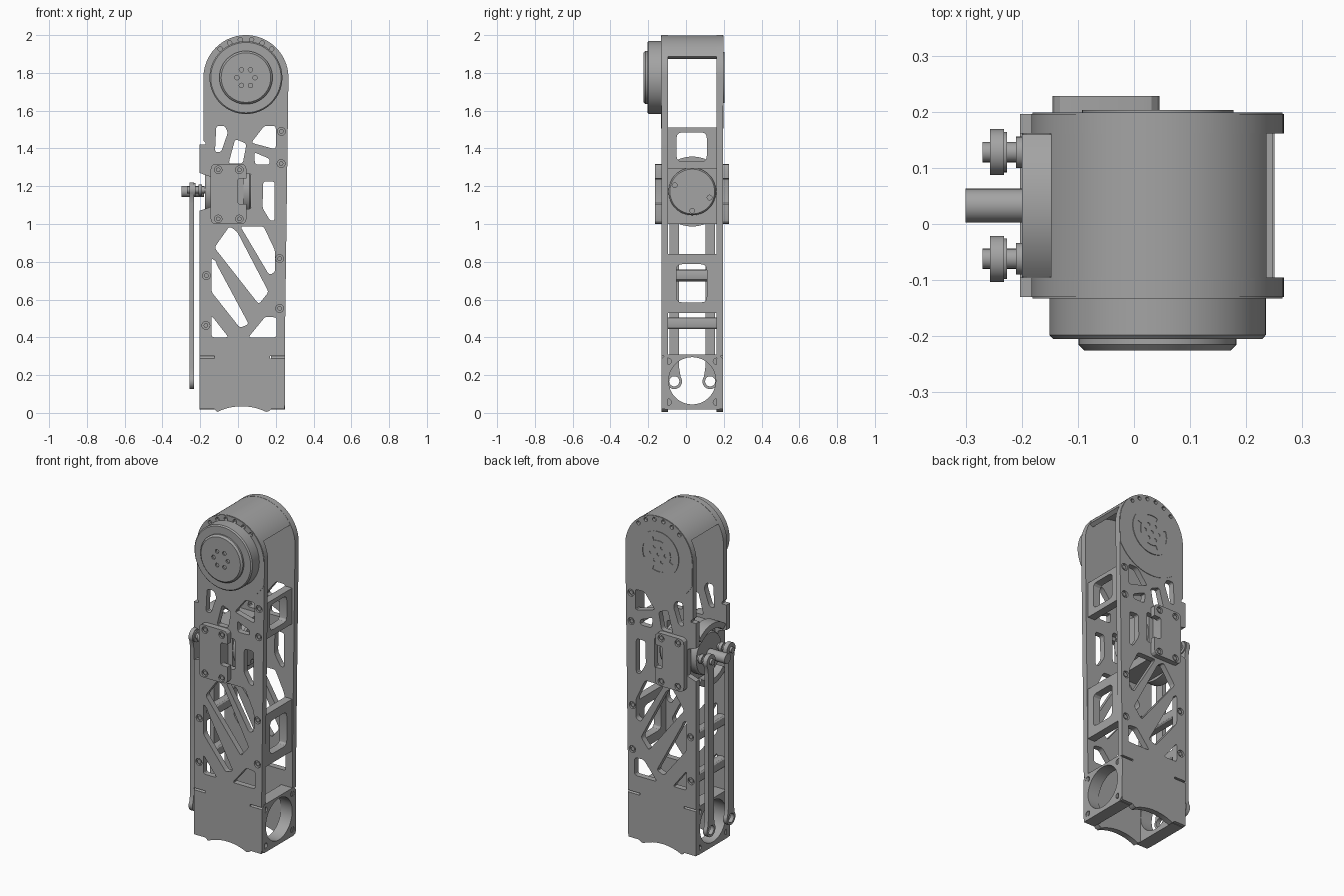
import bpy, bmesh
from math import sin, cos, radians, pi
from mathutils import Vector

old = bpy.data.objects.get("Cube")
if old:
    bpy.data.objects.remove(old, do_unlink=True)

grey = bpy.data.materials.new("machined grey")
grey.use_nodes = True
grey.diffuse_color = (0.37, 0.37, 0.37, 1)
grey.node_tree.nodes["Principled BSDF"].inputs["Base Color"].default_value = grey.diffuse_color

Y0, Y1, T = -0.13, 0.196, 0.035      # outer plate faces, plate thickness
IN0, IN1 = Y0 + T, Y1 - T
YM = (Y0 + Y1) / 2
HX, HZ = 0.042, 1.775                # head centre
WZ = 1.172                           # crank height


def arc(cx, cz, r, a, b, n=24):
    return [(cx + r * cos(radians(a + (b - a) * i / n)),
             cz + r * sin(radians(a + (b - a) * i / n))) for i in range(n + 1)]


def circle(cx, cz, r, n=40):
    return arc(cx, cz, r, 0, 360, n)[:-1]


def rect(u0, u1, v0, v1):
    return [(u0, v0), (u1, v0), (u1, v1), (u0, v1)]


def rounded(pts, r=0.015):
    out, n = [], len(pts)
    for i in range(n):
        p = Vector(pts[i])
        d0, d1 = Vector(pts[i - 1]) - p, Vector(pts[(i + 1) % n]) - p
        a = p + d0.normalized() * min(r, d0.length * 0.45)
        b = p + d1.normalized() * min(r, d1.length * 0.45)
        for t in (0, 0.33, 0.67, 1):
            out.append(tuple(a * (1 - t) ** 2 + p * 2 * t * (1 - t) + b * t * t))
    return out


def add_prism(bm, pts, axis, a, b, scale=1.0):
    c = sum((Vector(p) for p in pts), Vector((0, 0))) / len(pts)
    loops = []
    for t, s in ((a, 1.0), (b, scale)):
        flat = [c + (Vector(p) - c) * s for p in pts]
        loops.append([bm.verts.new((t, u, v) if axis == "x" else (u, t, v)) for u, v in flat])
    lo, hi = loops
    faces = [bm.faces.new(lo), bm.faces.new(hi)]
    for i in range(len(lo)):
        j = (i + 1) % len(lo)
        faces.append(bm.faces.new((lo[i], lo[j], hi[j], hi[i])))
    bmesh.ops.recalc_face_normals(bm, faces=faces)


def solid(name, prisms, cuts=()):
    """Join prisms (outline, axis, start, end[, end scale]) and cut others away."""
    def build(label, items):
        bm = bmesh.new()
        for item in items:
            add_prism(bm, *item)
        me = bpy.data.meshes.new(label)
        bm.to_mesh(me)
        bm.free()
        ob = bpy.data.objects.new(label, me)
        bpy.context.collection.objects.link(ob)
        return ob
    ob = build(name, prisms)
    if cuts:
        cutter = build(name + "_cutter", cuts)
        cutter.hide_render = True
        mod = ob.modifiers.new("cut", "BOOLEAN")
        mod.operation, mod.solver, mod.object = "DIFFERENCE", "EXACT", cutter
        dg = bpy.context.evaluated_depsgraph_get()
        me = bpy.data.meshes.new_from_object(ob.evaluated_get(dg))
        ob.modifiers.clear()
        ob.data = me
        bpy.data.objects.remove(cutter, do_unlink=True)
    ob.data.materials.clear()
    ob.data.materials.append(grey)
    parts.append(ob)
    return ob


parts = []

# Side plates: round head, lightening cutouts, arched foot
outline = (arc(HX, HZ, 0.225, 0, 180, 40)
           + [(-0.183, 1.44), (-0.172, 1.43), (-0.172, 1.42), (-0.203, 1.42),
              (-0.203, 1.27), (-0.146, 1.25), (-0.146, 1.09), (-0.203, 1.07),
              (-0.203, 0.02), (-0.125, 0.02)]
           + arc(0.02, -0.26, 0.295, 116, 64, 12)
           + [(0.165, 0.01), (0.175, 0.02), (0.246, 0.02), (0.25, 0.5)])
holes = [
    [(-0.115, 1.52), (-0.07, 1.52), (-0.053, 1.485), (-0.09, 1.38), (-0.122, 1.38)],
    [(0.14, 1.52), (0.2, 1.52), (0.2, 1.395), (0.07, 1.43)],
    [(-0.015, 1.45), (0.045, 1.425), (0.025, 1.32), (-0.05, 1.32)],
    [(0.085, 1.38), (0.168, 1.345), (0.168, 1.315), (0.09, 1.315)],
    [(0.133, 1.225), (0.194, 1.225), (0.194, 1.018), (0.17, 1.018), (0.13, 1.085)],
    [(0.012, 0.988), (0.135, 0.988), (0.196, 0.86), (0.196, 0.745), (0.165, 0.73)],
    [(-0.045, 0.988), (-0.005, 0.96), (0.162, 0.64), (0.11, 0.575), (-0.125, 0.875)],
    [(-0.14, 0.82), (-0.115, 0.8), (-0.115, 0.79), (0.057, 0.47), (0.01, 0.45), (-0.14, 0.64)],
    [(-0.14, 0.515), (-0.05, 0.4), (-0.14, 0.4)],
    [(0.055, 0.4), (0.205, 0.4), (0.205, 0.505), (0.145, 0.51)],
]
holes = [rounded(h) for h in holes] + [rounded(rect(0.0, 0.072, 1.08, 1.265))]
notches = [rect(-0.3, -0.125, 0.288, 0.3), rect(0.17, 0.3, 0.288, 0.3)]
screws = [(0.23, 1.49), (0.228, 1.32), (0.22, 0.817), (0.22, 0.553), (-0.167, 0.727), (-0.17, 0.463)]
crown = [p for p in arc(HX, HZ, 0.203, 48, 132, 5)]
for name, a, b, face, out in (("front_plate", Y0, IN0, Y0, -1), ("back_plate", IN1, Y1, Y1, 1)):
    cuts = [(h, "y", a - 0.1, b + 0.1) for h in holes + notches]
    cuts += [(circle(x, z, 0.021, 16), "y", face - 0.012, face + 0.012) for x, z in screws]
    cuts += [(circle(x, z, 0.012, 12), "y", face - 0.015, face + 0.015) for x, z in crown]
    solid(name, [(outline, "y", a, b)], cuts)
    # Slightly raised head cover with a curved lower edge
    cover = arc(HX, HZ, 0.223, 0, 180, 40) + arc(HX, HZ - 0.02, 0.25, 207, 333, 20)
    solid(name + "_head_cover", [(cover, "y", face, face + out * 0.003)],
          [(circle(x, z, 0.012, 12), "y", face - 0.02, face + 0.02) for x, z in crown])
    solid(name + "_screws", [(circle(x, z, 0.012, 12), "y", face - out * 0.014, face - out * 0.004)
                             for x, z in screws])

# Curved shell joining the plates over the head
solid("head_shell", [(arc(HX, HZ, 0.224, 30, 148, 32) + arc(HX, HZ, 0.198, 148, 30, 32),
                      "y", IN0 - 0.005, IN1 + 0.005)])

# Front actuator drum with stepped hub
bolts6 = [p for p in arc(HX, HZ, 0.048, 0, 300, 5)]
solid("actuator_drum", [(circle(HX, HZ, 0.193, 64), "y", Y0, -0.198),
                        (circle(HX, HZ, 0.193, 64), "y", -0.198, -0.205, 0.965)],
      [(circle(HX, HZ, 0.15, 48), "y", -0.19, -0.3)])
solid("actuator_hub", [(circle(HX, HZ, 0.141, 48), "y", -0.18, -0.215),
                       (circle(HX, HZ, 0.141, 48), "y", -0.215, -0.225, 0.93)],
      [(circle(x, z, 0.012, 12), "y", -0.215, -0.25) for x, z in bolts6])

# Rear pivot disc with curved slots
slots = [arc(HX, HZ, 0.105, k - 22, k + 22, 8) + arc(HX, HZ, 0.08, k + 22, k - 22, 8)
         for k in (0, 90, 180, 270)]
solid("rear_pivot_disc", [(circle(HX, HZ, 0.135, 48), "y", Y1 - 0.01, Y1 + 0.007)],
      [(s, "y", Y1 - 0.004, 0.3) for s in slots]
      + [(circle(x, z, 0.01, 12), "y", Y1 - 0.004, 0.3) for x, z in bolts6 + [(HX, HZ)]])

# Cross members between the plates
def ladder(name, z0, z1, w0, w1):
    solid(name, [(rect(IN0 - 0.004, IN1 + 0.004, z0, z1), "x", 0.2, 0.248)],
          [(rounded(rect(-0.05, 0.11, w0, w1), 0.03), "x", 0.1, 0.3)])

ladder("upper_left_frame", 1.295, 1.51, 1.33, 1.485)
ladder("lower_left_frame", 0.53, 0.842, 0.585, 0.787)
solid("right_cross_bars", [(rounded(rect(-0.2, -0.142, z - 0.031, z + 0.031), 0.02),
                            "y", IN0 - 0.004, IN1 + 0.004) for z in (0.727, 0.474)])

# Bearing holders at the foot
def chamfered(u0, u1, v0, v1, c):
    return [(u0 + c, v0), (u1 - c, v0), (u1, v0 + c), (u1, v1 - c),
            (u1 - c, v1), (u0 + c, v1), (u0, v1 - c), (u0, v0 + c)]

corners = [(y, z) for y in (-0.095, 0.161) for z in (0.057, 0.273)]
for name, x0, x1, face in (("left_foot_bearing", 0.175, 0.25, 0.25),
                           ("right_foot_bearing", -0.203, -0.125, -0.203)):
    solid(name, [(chamfered(Y0 + 0.001, Y1 - 0.001, 0.018, 0.308, 0.02), "x", x0, x1)],
          [(circle(YM, 0.17, 0.125, 48), "x", -0.4, 0.4)]
          + [(circle(y, z, 0.017, 12), "x", face - 0.015, face + 0.015) for y, z in corners])

# Crank motor, its mount and curved guards
solid("motor_mount", [(rect(IN0, IN1, 1.0, 1.3), "x", -0.125, 0.03)])
solid("crank_motor", [(circle(YM, WZ, 0.126, 48), "x", 0.03, 0.06),
                      (circle(YM, WZ, 0.126, 48), "x", 0.06, 0.07, 0.94)],
      [(circle(y, z, 0.013, 12), "x", 0.062, 0.1)
       for y, z in ((-0.06, 1.205), (0.125, 1.14), (YM, 1.07))])
solid("crank_guards", [(arc(YM, WZ, 0.185, m - 43, m + 43, 16) + arc(YM, WZ, 0.15, m + 43, m - 43, 16),
                        "x", -0.2, -0.13) for m in (90, 270)])
solid("crank_wheel", [(circle(YM, WZ, 0.126, 48), "x", -0.125, -0.165),
                      (circle(YM, WZ, 0.126, 48), "x", -0.165, -0.175, 0.95),
                      (circle(YM, WZ, 0.095, 40), "x", -0.17, -0.195)],
      [(circle(YM, WZ, 0.03, 24), "x", -0.18, -0.3)])

# Outer clamp plates over the motor
clamp_bolts = [(x, z) for x in (-0.105, 0.007) for z in (1.027, 1.287)]
for name, a, b in (("front_clamp", Y0, -0.165), ("back_clamp", Y1, 0.228)):
    solid(name, [(rounded(rect(-0.145, 0.045, 1.0, 1.317), 0.03), "y", a, b)],
          [(rounded(rect(0.0, 0.1, 1.105, 1.24), 0.012), "y", a - 0.1, b + 0.1)]
          + [(circle(x, z, 0.02, 16), "y", b - 0.012, b + 0.012) for x, z in clamp_bolts])
    d = 1 if b > a else -1
    solid(name + "_screws", [(circle(x, z, 0.012, 12), "y", b - d * 0.014, b - d * 0.004)
                             for x, z in clamp_bolts])

# Push rods with eyes and crank pins
for side, y in (("front", -0.062), ("back", 0.128)):
    top, low = 1.18, 0.167
    link = arc(y, top, 0.041, -35, 215, 20) + arc(y, low, 0.041, 145, 395, 20)
    waist = [(y - 0.026, top - 0.07), (y - 0.026, low + 0.07)]
    n = len(link) // 2
    link = link[:n] + waist + link[n:] + [(2 * y - u, v) for u, v in reversed(waist)]
    solid(side + "_push_rod", [(link, "x", -0.257, -0.232)],
          [(circle(y, low, 0.027, 20), "x", -0.4, 0.0)])
    solid(side + "_crank_pin", [(circle(y, top, 0.018, 20), "x", -0.17, -0.27),
                                (circle(y, top, 0.028, 20), "x", -0.19, -0.21),
                                (circle(y, top, 0.036, 20), "x", -0.226, -0.233)])

# Smooth rounded walls, keep hard edges
bpy.ops.object.select_all(action="DESELECT")
for ob in parts:
    ob.select_set(True)
bpy.context.view_layer.objects.active = parts[0]
bpy.ops.object.shade_smooth_by_angle(angle=radians(30))
